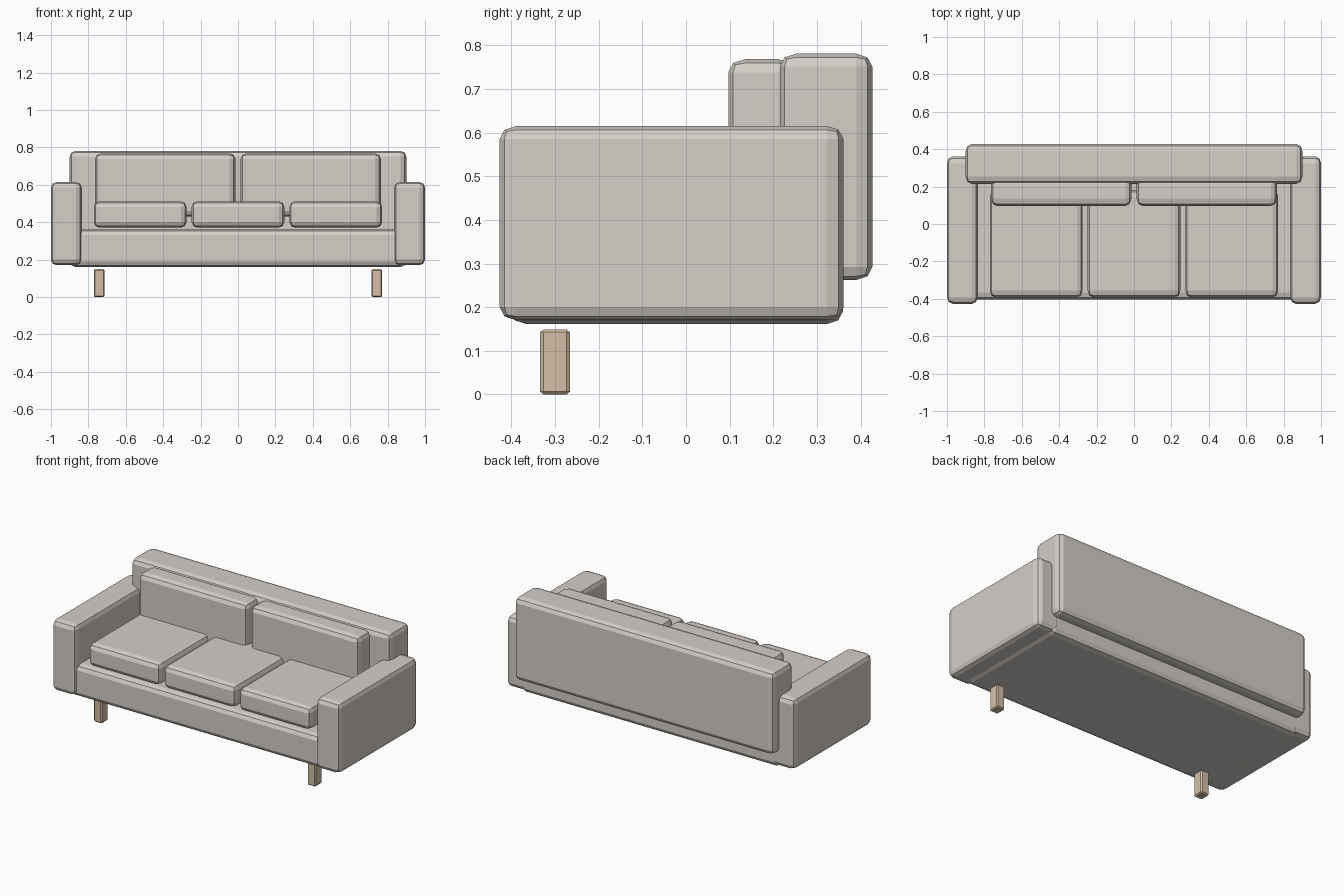
import bpy, bmesh
from mathutils import Vector

if "Cube" in bpy.data.objects:
    bpy.data.objects.remove(bpy.data.objects["Cube"])

# the rounding is slightly stretched along each axis
STRETCH = Vector((0.80, 1.0, 0.79))


def material(name, color):
    m = bpy.data.materials.new(name)
    m.diffuse_color = color
    m.use_nodes = True
    m.node_tree.nodes["Principled BSDF"].inputs["Base Color"].default_value = m.diffuse_color
    return m


fabric = material("fabric", (0.66, 0.62, 0.575, 1))
wood = material("wood", (0.66, 0.52, 0.39, 1))


def block(name, x, y, z, mat=fabric, bevel=0.038, segments=2):
    """Bevelled box given by its (min, max) range on each axis."""
    lo, hi = Vector((x[0], y[0], z[0])), Vector((x[1], y[1], z[1]))
    mesh = bpy.data.meshes.new(name)
    bm = bmesh.new()
    bmesh.ops.create_cube(bm, size=1)
    size = hi - lo
    bmesh.ops.scale(bm, verts=bm.verts,
                    vec=[size[i] / STRETCH[i] for i in range(3)])
    bmesh.ops.bevel(bm, geom=bm.edges[:], offset=bevel, segments=segments,
                    profile=0.5, affect='EDGES')
    bmesh.ops.scale(bm, verts=bm.verts, vec=STRETCH)
    bmesh.ops.translate(bm, verts=bm.verts, vec=(lo + hi) / 2)
    bm.to_mesh(mesh)
    bm.free()
    mesh.materials.append(mat)
    obj = bpy.data.objects.new(name, mesh)
    bpy.context.collection.objects.link(obj)
    return obj


# base and backrest
block("base", (-0.9, 0.9), (-0.403, 0.36), (0.161, 0.362))
block("backrest", (-0.9, 0.9), (0.215, 0.427), (0.262, 0.781))

# three seat cushions
for i in (-1, 0, 1):
    c = i * 0.523
    block("seat_cushion", (c - 0.248, c + 0.248), (-0.393, 0.182), (0.371, 0.512))

# paired parts: arms, back cushions, front legs
for s in (-1, 1):
    def side(a, b):
        return sorted((s * a, s * b))
    block("arm", side(0.835, 1.0), (-0.427, 0.361), (0.17, 0.615))
    block("back_cushion", side(0.014, 0.764), (0.097, 0.25), (0.43, 0.768))
    block("front_leg", side(0.714, 0.771), (-0.334, -0.266), (0.0, 0.149),
          wood, 0.008, 1)
